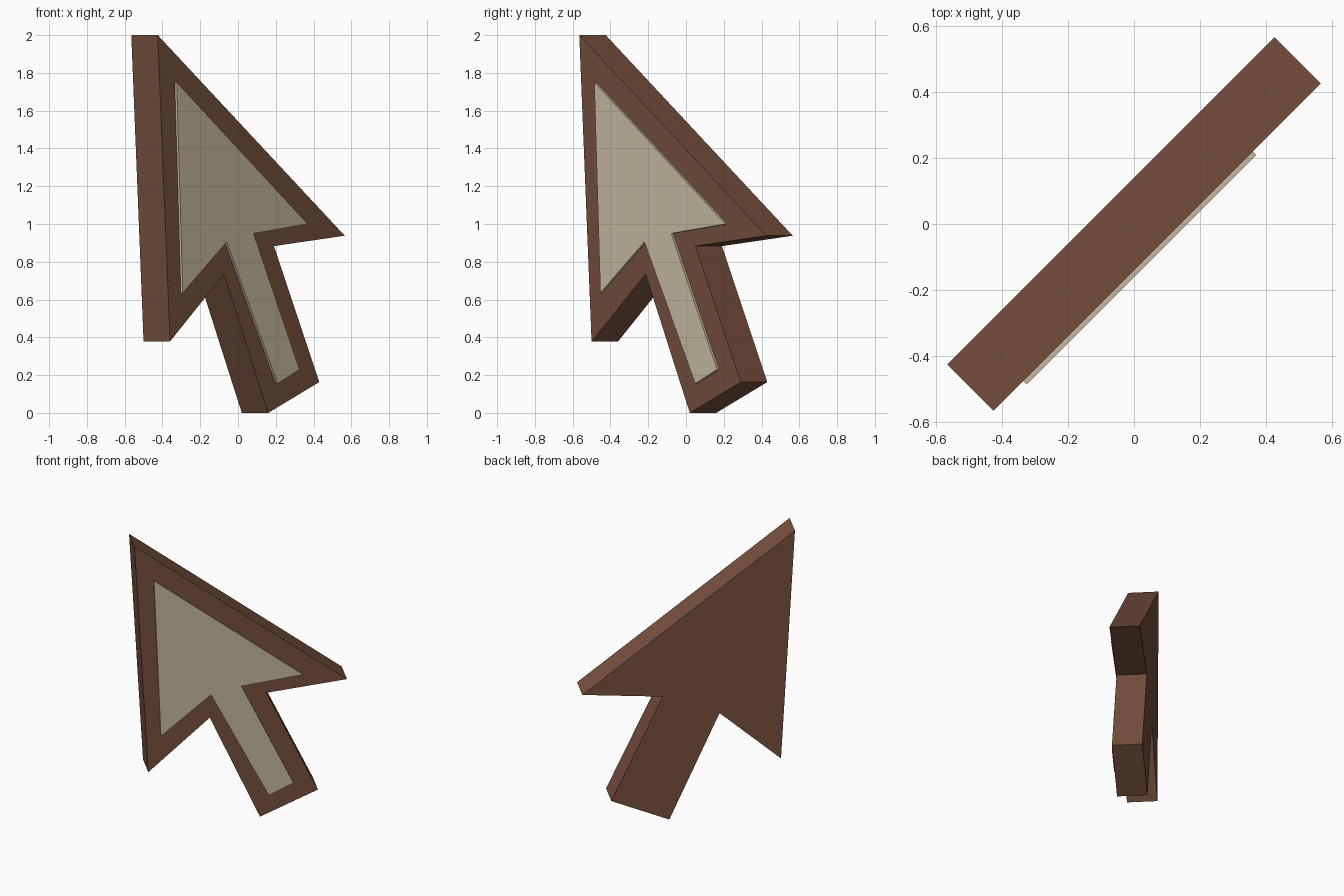
import bpy, bmesh, math
from mathutils import Matrix

if "Cube" in bpy.data.objects:
    bpy.data.objects.remove(bpy.data.objects["Cube"])


def material(name, rgb):
    m = bpy.data.materials.new(name)
    m.diffuse_color = (*rgb, 1.0)
    m.use_nodes = True
    m.node_tree.nodes["Principled BSDF"].inputs["Base Color"].default_value = m.diffuse_color
    return m


def slab(name, outline, back, front, mat):
    """Extrude a side/height outline between two depths, then turn it 45 degrees.
    Outline widths are measured along world x after the turn."""
    bm = bmesh.new()
    s = math.sqrt(2)
    face = bm.faces.new([bm.verts.new((a * s, -back, z)) for a, z in outline])
    res = bmesh.ops.extrude_face_region(bm, geom=[face])
    moved = [g for g in res["geom"] if isinstance(g, bmesh.types.BMVert)]
    bmesh.ops.translate(bm, verts=moved, vec=(0, back - front, 0))
    bmesh.ops.transform(bm, matrix=Matrix.Rotation(math.radians(45), 4, 'Z'), verts=bm.verts)
    bmesh.ops.recalc_face_normals(bm, faces=bm.faces)
    mesh = bpy.data.meshes.new(name)
    bm.to_mesh(mesh)
    bm.free()
    mesh.materials.append(mat)
    obj = bpy.data.objects.new(name, mesh)
    bpy.context.collection.objects.link(obj)
    return obj


brown = material("brown", (0.19, 0.082, 0.047))
cream = material("cream", (0.60, 0.52, 0.365))

# Thick arrow body: tip, left barb, notch, stem end, notch, right barb
body = [(-0.495, 2.0), (-0.43, 0.378), (-0.144, 0.735), (0.09, 0.0),
        (0.36, 0.163), (0.12, 0.883), (0.495, 0.938)]
slab("arrow_body", body, -0.099, 0.099, brown)

# Thin raised panel on the front, following the same outline
panel = [(-0.405, 1.75), (-0.373, 0.635), (-0.14, 0.905), (0.129, 0.155),
         (0.245, 0.23), (0.002, 0.95), (0.289, 1.0)]
slab("front_panel", panel, 0.095, 0.114, cream)
